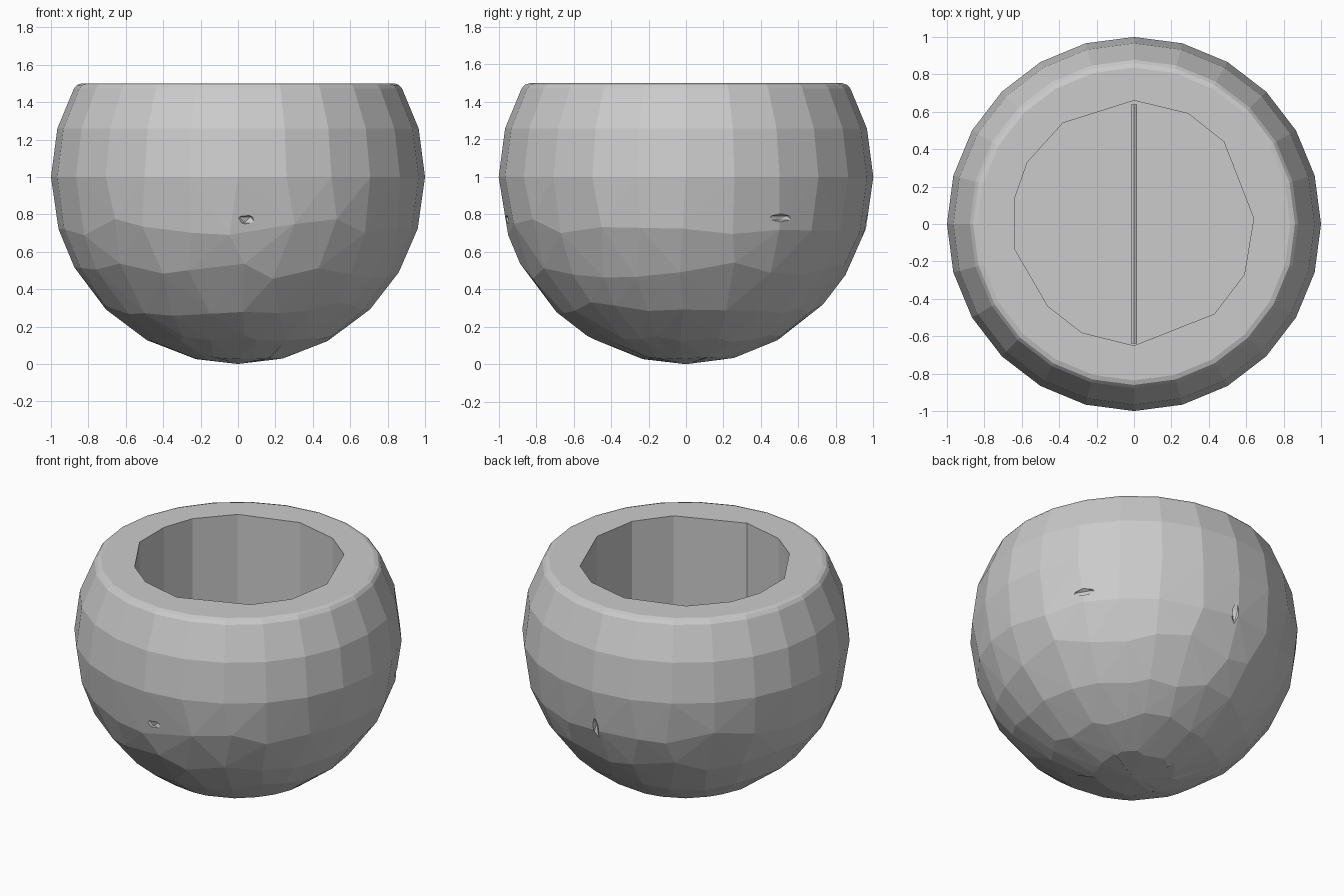
import bpy, bmesh, math, random
from mathutils import Matrix, Vector

random.seed(4)
cube = bpy.data.objects.get("Cube")
if cube:
    bpy.data.objects.remove(cube, do_unlink=True)

FLOOR_Z = 0.5


def make_object(name, bm):
    bmesh.ops.recalc_face_normals(bm, faces=bm.faces)
    mesh = bpy.data.meshes.new(name)
    bm.to_mesh(mesh)
    bm.free()
    obj = bpy.data.objects.new(name, mesh)
    bpy.context.collection.objects.link(obj)
    return obj


def carve(target, cutter):
    cutter.hide_render = True
    mod = target.modifiers.new("carve", 'BOOLEAN')
    mod.operation = 'DIFFERENCE'
    mod.solver = 'EXACT'
    mod.object = cutter
    bpy.context.view_layer.objects.active = target
    bpy.ops.object.modifier_apply(modifier=mod.name)
    bpy.data.objects.remove(cutter, do_unlink=True)


# Faceted globe with its top sliced off
bm = bmesh.new()
bmesh.ops.create_uvsphere(bm, u_segments=24, v_segments=12, radius=1)
bmesh.ops.delete(bm, geom=[v for v in bm.verts if v.co.z > 0.55], context='VERTS')
rim = [e for e in bm.edges if e.is_boundary]
bmesh.ops.contextual_create(bm, geom=rim)
bmesh.ops.bevel(bm, geom=rim, offset=0.03, segments=2, profile=0.5, affect='EDGES')

# Uneven hand-cut facets on the lower half
for v in bm.verts:
    if -0.98 < v.co.z < -0.2:
        push = Vector([random.uniform(-1, 1) for _ in range(3)])
        v.co = (v.co + push * 0.045).normalized()
lower = [f for f in bm.faces if f.calc_center_median().z < -0.1]
bmesh.ops.triangulate(bm, faces=lower)
bmesh.ops.translate(bm, verts=bm.verts, vec=(0, 0, 1))
bowl = make_object("bowl", bm)

# Straight-walled cavity with an irregular outline
outline = [(0, .66), (.29, .59), (.48, .44), (.64, .03), (.59, -.27),
           (.43, -.48), (0, -.65), (-.28, -.58), (-.46, -.44),
           (-.64, -.13), (-.64, .13), (-.57, .33), (-.38, .54)]
bm = bmesh.new()
base = bm.faces.new([bm.verts.new((x, y, FLOOR_Z)) for x, y in outline])
walls = bmesh.ops.extrude_face_region(bm, geom=[base])
top_verts = [g for g in walls["geom"] if isinstance(g, bmesh.types.BMVert)]
bmesh.ops.translate(bm, verts=top_verts, vec=(0, 0, 1.2))
carve(bowl, make_object("cavity_cutter", bm))

# Small dents: location, half sizes, turn about z
dents = [((.05, -.98, .77), (.06, .05, .035), 0),
         ((.83, .51, .78), (.03, .09, .025), 32),
         ((0, .98, .72), (.03, .05, .1), 0)]
for location, size, turn in dents:
    bm = bmesh.new()
    bmesh.ops.create_icosphere(bm, subdivisions=1, radius=1)
    bm.transform(Matrix.LocRotScale(
        Vector(location), Matrix.Rotation(math.radians(turn), 3, 'Z'), Vector(size)))
    carve(bowl, make_object("dent_cutter", bm))

# Thin ridge across the cavity floor
bm = bmesh.new()
bmesh.ops.create_cone(bm, segments=6, radius1=.02, radius2=.02, depth=1.28, cap_ends=True)
bm.transform(Matrix.Translation((0, 0, FLOOR_Z)) @ Matrix.Rotation(math.pi / 2, 4, 'X'))
make_object("floor_ridge", bm)
